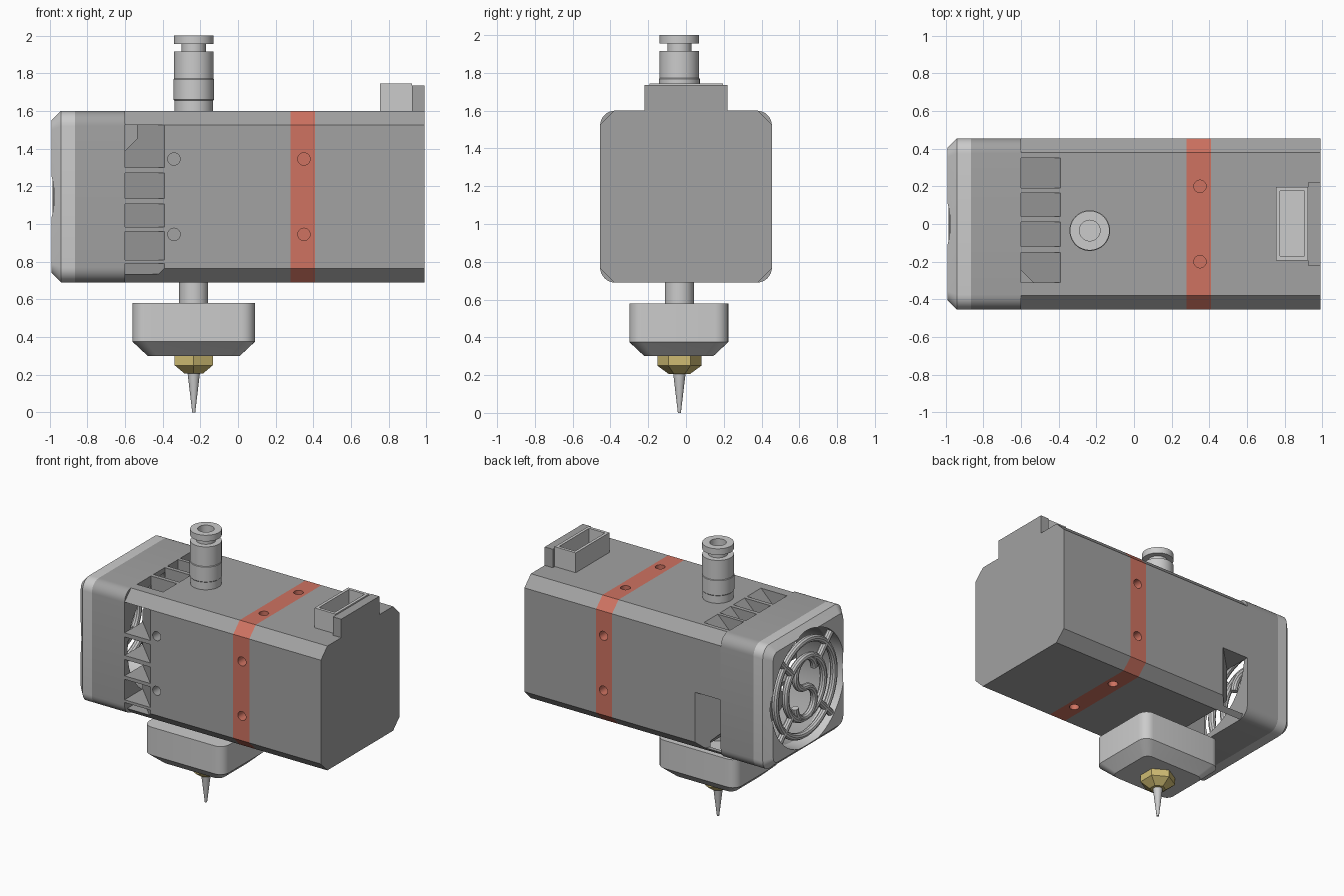
import bpy, bmesh, math
from math import pi, cos, sin

if "Cube" in bpy.data.objects:
    bpy.data.objects.remove(bpy.data.objects["Cube"])

CZ, H = 1.145, 0.455           # body centre height, body half width
NX, NY = -0.235, -0.035        # filament axis


def material(name, rgb):
    m = bpy.data.materials.new(name)
    m.diffuse_color = (*rgb, 1)
    m.use_nodes = True
    m.node_tree.nodes["Principled BSDF"].inputs["Base Color"].default_value = m.diffuse_color
    return m


DARK = material("dark_grey", (0.36, 0.36, 0.36))
RED = material("red_tint", (0.62, 0.17, 0.12))
BRASS = material("brass", (0.62, 0.50, 0.17))


# Cross-sections
def circle(r, n=40, start=0.0):
    return [(r * cos(start + 2 * pi * i / n), r * sin(start + 2 * pi * i / n)) for i in range(n)]


def square(ha, hb, r=0.0, n=1):
    """Rectangle with cut (n=1) or rounded (n>1) corners."""
    pts = []
    for k, (sa, sb) in enumerate([(1, 1), (-1, 1), (-1, -1), (1, -1)]):
        ca, cb = sa * (ha - r), sb * (hb - r)
        for i in range(n + 1 if r else 1):
            t = (k + i / n) * pi / 2
            pts.append((ca + r * cos(t), cb + r * sin(t)) if r else (ca, cb))
    return pts


def loft(name, rings, axis, loc=(0, 0, 0), mat=None):
    """Skin a list of (position, points) along an axis and cap the ends."""
    place = {"x": lambda t, a, b: (t, a, b), "y": lambda t, a, b: (a, t, b),
             "z": lambda t, a, b: (a, b, t)}[axis]
    bm = bmesh.new()
    loops = [[bm.verts.new([p + q for p, q in zip(place(t, a, b), loc)]) for a, b in pts]
             for t, pts in rings]
    for lo, hi in zip(loops, loops[1:]):
        for i in range(len(lo)):
            j = (i + 1) % len(lo)
            bm.faces.new((lo[i], lo[j], hi[j], hi[i]))
    bm.faces.new(loops[0])
    bm.faces.new(loops[-1])
    bmesh.ops.recalc_face_normals(bm, faces=bm.faces)
    mesh = bpy.data.meshes.new(name)
    bm.to_mesh(mesh)
    bm.free()
    ob = bpy.data.objects.new(name, mesh)
    bpy.context.collection.objects.link(ob)
    if mat:
        mesh.materials.append(mat)
    return ob


def activate(ob):
    bpy.ops.object.select_all(action="DESELECT")
    ob.select_set(True)
    bpy.context.view_layer.objects.active = ob


def cut(ob, cutter):
    activate(ob)
    mod = ob.modifiers.new("cut", "BOOLEAN")
    mod.operation, mod.solver, mod.object = "DIFFERENCE", "EXACT", cutter
    bpy.ops.object.modifier_apply(modifier=mod.name)
    bpy.data.objects.remove(cutter)


def prism(name, x0, x1, mat):
    ring = square(H, H, 0.075)
    return loft(name, [(x0, ring), (x1, ring)], "x", (0, 0, CZ), mat)


def drill(ob, axis, x, side, off):
    """Blind screw hole on the side face (y) or top/bottom face (z)."""
    ring = circle(0.033, 20)
    loc = (x, 0, CZ + off) if axis == "y" else (x, off, CZ)
    cut(ob, loft("drill", [(side * 0.36, ring), (side * 0.5, ring)], axis, loc))


# Motor body with red mounting band
body = prism("vented_body", -0.60, 0.28, DARK)
band = prism("mounting_band", 0.28, 0.41, RED)
prism("rear_body", 0.41, 0.99, DARK)
for off in (-0.2, 0.2):
    drill(body, "y", -0.34, -1, off)
    for axis in "yz":
        for side in (-1, 1):
            drill(band, axis, 0.35, side, off)


# Sloped air vents: wedge cuts leave fins between them
def vent(axis, side, lo, hi):
    wedge = [(-0.62, 0.23), (-0.34, -0.05), (-0.62, -0.05)]
    base = CZ if axis == "y" else 0.0
    pts = [(x, base + side * (H - d)) for x, d in wedge]
    cut(body, loft("wedge", [(lo, pts), (hi, pts)], axis))


for lo, hi in [(0.735, 0.79), (0.81, 0.96), (0.985, 1.105), (1.135, 1.27), (1.30, 1.525)]:
    vent("z", -1, lo, hi)                      # front
for lo, hi in [(-0.31, -0.15), (-0.12, 0.01), (0.04, 0.165), (0.19, 0.35)]:
    vent("y", 1, lo, hi)                       # top
vent("z", 1, 0.72, 1.13)                       # back scoop
vent("y", -1, 0.02, 0.38)                      # bottom scoop

# Fan housing and front shroud, bored through
full = square(H, H, 0.08, 8)
housing = loft("fan_housing", [(-0.865, full), (-0.60, full)], "x", (0, 0, CZ), DARK)
shroud = loft("fan_shroud", [(-0.99, square(0.405, 0.405, 0.05, 8)), (-0.94, full),
                             (-0.865, full)], "x", (0, 0, CZ))
for part in (housing, shroud):
    bore = circle(0.42, 64)
    cut(part, loft("bore", [(-1.1, bore), (-0.5, bore)], "x", (0, 0, CZ)))


# Fan grille: rings, spokes and an S-shaped centre
def wire(name, pts, closed=False):
    cu = bpy.data.curves.new(name, "CURVE")
    cu.dimensions, cu.bevel_depth, cu.bevel_resolution = "3D", 0.025, 3
    cu.use_fill_caps = True
    sp = cu.splines.new("POLY")
    sp.points.add(len(pts) - 1)
    for p, (y, z) in zip(sp.points, pts):
        p.co = (-0.96, y, CZ + z, 1)
    sp.use_cyclic_u = closed
    ob = bpy.data.objects.new(name, cu)
    bpy.context.collection.objects.link(ob)
    activate(ob)
    bpy.ops.object.convert(target="MESH")


for k, r in enumerate((0.34, 0.22)):
    wire(f"grille_ring_{k}", circle(r, 48), True)
for k in range(4):
    a = pi / 4 + k * pi / 2
    wire(f"grille_spoke_{k}", [(r * cos(a), r * sin(a)) for r in (0.22, 0.43)])
s_curve = [(0.11 * sin(t), 0.11 + 0.11 * cos(t)) for t in [-pi / 2 + i * pi / 12 for i in range(19)]]
wire("grille_centre", s_curve + [(-y, -z) for y, z in reversed(s_curve[:-1])])

# Tube fitting on top, turned profile with open bore
profile = [(1.58, 0.103), (1.655, 0.103), (1.66, 0.108), (1.768, 0.108), (1.772, 0.105),
           (1.915, 0.105), (1.915, 0.064), (1.955, 0.064), (1.955, 0.105), (2.0, 0.105),
           (2.0, 0.055), (1.70, 0.055)]
loft("tube_fitting", [(z, circle(r)) for z, r in profile], "z", (NX, NY, 0))

# Cable socket and its backing plate
outer, inner = square(0.085, 0.195), square(0.064, 0.173)
loft("cable_socket", [(1.59, outer), (1.745, outer), (1.745, inner), (1.63, inner)],
     "z", (0.84, 0.002, 0))
plate = square(0.0325, 0.22)
loft("socket_plate", [(1.59, plate), (1.735, plate)], "z", (0.9575, 0, 0), DARK)

# Heater neck and sleeve
loft("neck", [(0.57, circle(0.077)), (0.70, circle(0.077))], "z", (NX, NY, 0))
sleeve = square(0.325, 0.262, 0.07, 6)
loft("heater_sleeve", [(0.30, square(0.245, 0.182, 0.05, 6)), (0.375, sleeve), (0.58, sleeve)],
     "z", (NX, NY - 0.003, 0))

# Brass hex nozzle with needle tip
loft("nozzle", [(z, circle(r, 6, pi / 2)) for z, r in [(0.205, 0.055), (0.25, 0.117), (0.31, 0.117)]],
     "z", (NX, NY, 0), BRASS)
loft("needle_tip", [(0.0, circle(0.008, 24)), (0.21, circle(0.033, 24))], "z", (NX, NY, 0))

# Smooth rounded faces, keep edges sharp
for ob in bpy.context.scene.objects:
    activate(ob)
    bpy.ops.object.shade_smooth_by_angle(angle=math.radians(30))
